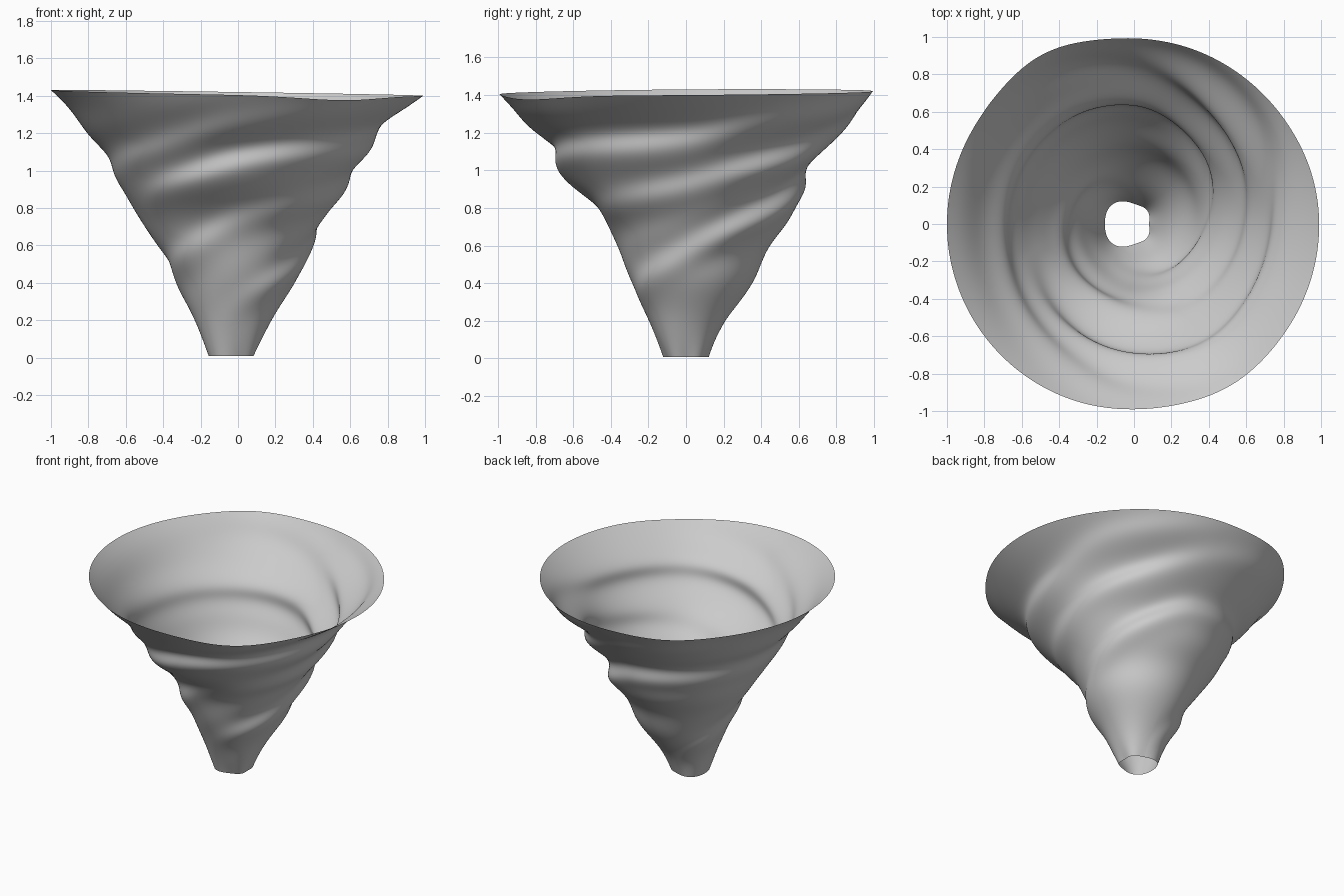
import bpy, bmesh, math

if "Cube" in bpy.data.objects:
    bpy.data.objects.remove(bpy.data.objects["Cube"])

SEG, ROWS = 200, 130

# Outline profiles (height, radius) looking along +x, +y, -x, -y
PROFILES = [
    [(0, .088), (.22, .195), (.487, .355), (.61, .39), (.73, .446), (.87, .56),
     (.97, .60), (1.1, .70), (1.21, .735), (1.31, .86), (1.40, .99)],
    [(0, .115), (.13, .168), (.41, .366), (.59, .436), (.716, .543), (.877, .618),
     (1.01, .644), (1.14, .767), (1.29, .90), (1.42, .99)],
    [(0, .163), (.18, .227), (.35, .31), (.5, .366), (.66, .47), (.83, .58),
     (.957, .65), (1.05, .676), (1.09, .71), (1.19, .80), (1.29, .87),
     (1.37, .93), (1.43, 1.0)],
    [(0, .115), (.2, .20), (.396, .29), (.6, .365), (.77, .44), (.834, .505),
     (.95, .65), (1.04, .687), (1.12, .69), (1.21, .81), (1.32, .917), (1.405, .99)],
]

# Spiral folds: unrolled angle in degrees -> height, fold depth
FOLDS = [
    [(90, .15, 0), (180, .47, .016), (225, .6, .016), (270, .76, .02), (360, .94, .028),
     (410, 1.09, .033), (450, 1.25, .02), (500, 1.38, 0)],
    [(240, .25, 0), (300, .41, .012), (360, .59, .022), (410, .79, .03), (450, .95, .035),
     (500, 1.0, .025), (540, 1.03, .022), (580, 1.1, .025), (606, 1.18, .022),
     (630, 1.27, .015), (690, 1.36, 0)],
    [(195, .82, 0), (230, .94, .02), (270, 1.07, .04), (300, 1.13, .038),
     (360, 1.19, .035), (400, 1.3, .02), (450, 1.38, 0)],
]
WIDTH = .07


def curve(pts, x, col=1):
    """Smooth (monotone cubic) interpolation of one column of a point list."""
    n = len(pts)
    d = [(pts[i + 1][col] - pts[i][col]) / (pts[i + 1][0] - pts[i][0]) for i in range(n - 1)]

    def slope(i):
        if i == 0:
            return d[0]
        if i == n - 1:
            return d[-1]
        a, b = d[i - 1], d[i]
        return 2 * a * b / (a + b) if a * b > 0 else 0

    x = min(max(x, pts[0][0]), pts[-1][0])
    i = 0
    while i < n - 2 and x > pts[i + 1][0]:
        i += 1
    h = pts[i + 1][0] - pts[i][0]
    t = (x - pts[i][0]) / h
    return ((2 * t**3 - 3 * t**2 + 1) * pts[i][col] + (t**3 - 2 * t**2 + t) * h * slope(i)
            + (3 * t**2 - 2 * t**3) * pts[i + 1][col] + (t**3 - t**2) * h * slope(i + 1))


def around(q, a):
    """Blend four compass values smoothly round the axis."""
    return (sum(q) / 4 + (q[0] - q[2]) / 2 * math.cos(a) + (q[1] - q[3]) / 2 * math.sin(a)
            + (q[0] - q[1] + q[2] - q[3]) / 4 * math.cos(2 * a))


def fold_lines(a):
    """Heights and depths of the folds crossing a given angle."""
    deg = math.degrees(a)
    return [(curve(f, deg + k, 1), max(0, curve(f, deg + k, 2))) for f in FOLDS
            for k in (0, 360, 720) if f[0][0] < deg + k < f[-1][0]]


def fold(lines, z):
    s = 0
    for zc, amp in lines:
        t = (z - zc) / WIDTH
        s -= 1.3 * amp * t * math.exp(-t * t / 2)
    return s


def bump(a, centre, width):
    return math.exp(-((a - centre) / width) ** 2)


def rim(a):
    return around([p[-1][0] for p in PROFILES], a) - .022 * bump(a, 5.3, .35)


def relax(vals, passes=45):
    """Even out small ripples, keeping both ends fixed."""
    for _ in range(passes):
        vals = [vals[0]] + [(vals[i - 1] + 2 * vals[i] + vals[i + 1]) / 4
                            for i in range(1, len(vals) - 1)] + [vals[-1]]
    return vals


# Profiles with the folds taken out, to be blended round the axis
base = []
for k, p in enumerate(PROFILES):
    lines = fold_lines(k * math.pi / 2)
    heights = [j / ROWS * p[-1][0] for j in range(ROWS + 1)]
    base.append(relax([curve(p, z) - fold(lines, z) for z in heights]))
base = list(zip(*base))

# Twisted funnel: open at both ends
bm = bmesh.new()
cols = []
for i in range(SEG):
    a = 2 * math.pi * i / SEG
    lines, top = fold_lines(a), rim(a)
    col = []
    for j in range(ROWS + 1):
        v = j / ROWS
        z = top * v
        r = around(base[j], a) + fold(lines, z)
        r += .04 * bump(a, 2.06, .3) * v**8 + .018 * bump(a, 5.25, .3) * v**8
        r -= .007 * math.cos(4 * a) * (1 - v)**6
        col.append(bm.verts.new((r * math.cos(a), r * math.sin(a), z + .008 * (1 - v))))
    cols.append(col)
for i in range(SEG):
    c, n = cols[i], cols[(i + 1) % SEG]
    for j in range(ROWS):
        bm.faces.new((c[j], n[j], n[j + 1], c[j + 1])).smooth = True
mesh = bpy.data.meshes.new("twisted_funnel")
bm.to_mesh(mesh)
bm.free()
funnel = bpy.data.objects.new("twisted_funnel", mesh)
bpy.context.collection.objects.link(funnel)
